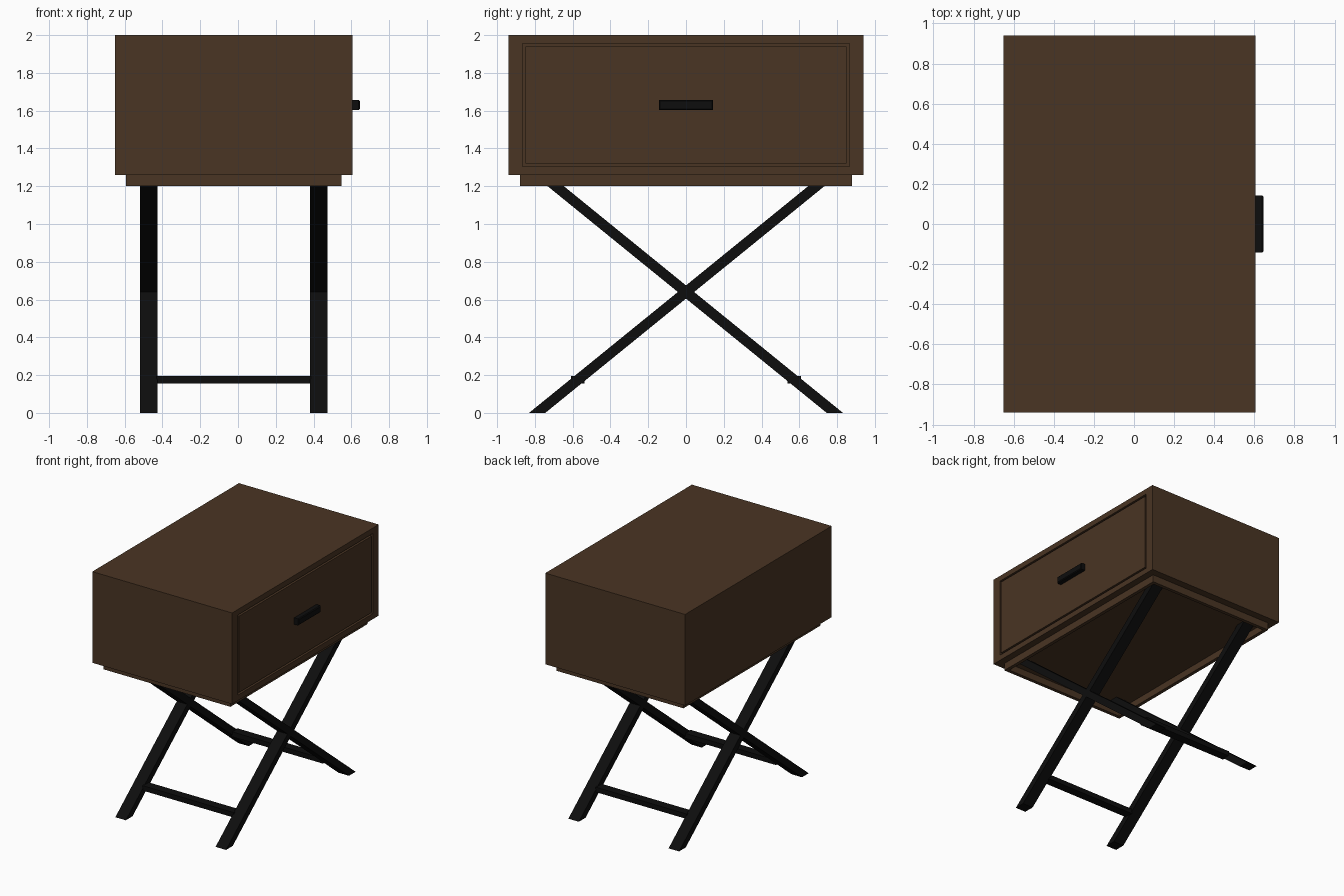
import bpy, bmesh
from mathutils import Vector

if "Cube" in bpy.data.objects:
    bpy.data.objects.remove(bpy.data.objects["Cube"])


def material(name, rgb):
    m = bpy.data.materials.new(name)
    m.diffuse_color = (*rgb, 1)
    m.use_nodes = True
    m.node_tree.nodes["Principled BSDF"].inputs["Base Color"].default_value = m.diffuse_color
    return m


WOOD = material("dark_wood", (0.068, 0.035, 0.017))
METAL = material("black_metal", (0.004, 0.004, 0.004))
CX = -0.0225  # centre of the cabinet and stand in x


def finish(bm, name, mat):
    bmesh.ops.recalc_face_normals(bm, faces=bm.faces)
    me = bpy.data.meshes.new(name)
    bm.to_mesh(me)
    bm.free()
    me.materials.append(mat)
    ob = bpy.data.objects.new(name, me)
    bpy.context.collection.objects.link(ob)
    return ob


def box_bm(lo, hi):
    lo, hi = Vector(lo), Vector(hi)
    bm = bmesh.new()
    bmesh.ops.create_cube(bm, size=1)
    for v in bm.verts:
        v.co = Vector([(lo[i] + hi[i]) / 2 + v.co[i] * (hi[i] - lo[i]) for i in range(3)])
    bm.normal_update()
    return bm


def box(name, lo, hi, mat):
    return finish(box_bm(lo, hi), name, mat)


# Cabinet with a recess in its +x face for the drawer
bm = box_bm((-0.65, -0.94, 1.26), (0.605, 0.94, 2.0))
face = max(bm.faces, key=lambda f: f.normal.x)
bmesh.ops.inset_individual(bm, faces=[face], thickness=0.05)
for v in face.verts:
    v.co.y = 0.865 if v.co.y > 0 else -0.865
    v.co.z = 1.955 if v.co.z > 1.63 else 1.305
bmesh.ops.inset_individual(bm, faces=[face], thickness=0, depth=-0.04)
finish(bm, "cabinet", WOOD)

# Drawer front, flush with the cabinet, leaving a narrow groove
box("drawer_front", (0.56, -0.85, 1.32), (0.605, 0.85, 1.94), WOOD)

# Handle
bm = box_bm((0.60, -0.143, 1.603), (0.645, 0.143, 1.657))
bmesh.ops.bevel(bm, geom=[e for e in bm.edges if all(v.co.x > 0.64 for v in e.verts)],
                offset=0.006, segments=1, affect='EDGES')
finish(bm, "handle", METAL)

# Plinth under the cabinet, hollow from below
bm = box_bm((-0.593, -0.88, 1.20), (0.548, 0.88, 1.26))
face = min(bm.faces, key=lambda f: f.normal.z)
bmesh.ops.inset_individual(bm, faces=[face], thickness=0.04)
bmesh.ops.inset_individual(bm, faces=[face], thickness=0, depth=-0.055)
finish(bm, "plinth", WOOD)

# Crossed legs: slanted bars cut level at floor and plinth
FOOT, CROSS, TOP, HALF = 0.788, 0.64, 1.256, 0.043


def leg_y(z):
    return FOOT * (1 - z / CROSS)


for side, sx in (("left", -1), ("right", 1)):
    for end, sy in (("front", -1), ("back", 1)):
        bm = box_bm((CX + sx * 0.45 - 0.047, -HALF, 0), (CX + sx * 0.45 + 0.047, HALF, TOP))
        for v in bm.verts:
            v.co.y += sy * leg_y(v.co.z)
        finish(bm, f"{side}_{end}_leg", METAL)

# Stretchers joining the leg pairs near the floor
for end, sy in (("front", -1), ("back", 1)):
    y = sy * leg_y(0.175)
    box(f"{end}_stretcher", (CX - 0.41, y - 0.036, 0.155), (CX + 0.41, y + 0.036, 0.195), METAL)
